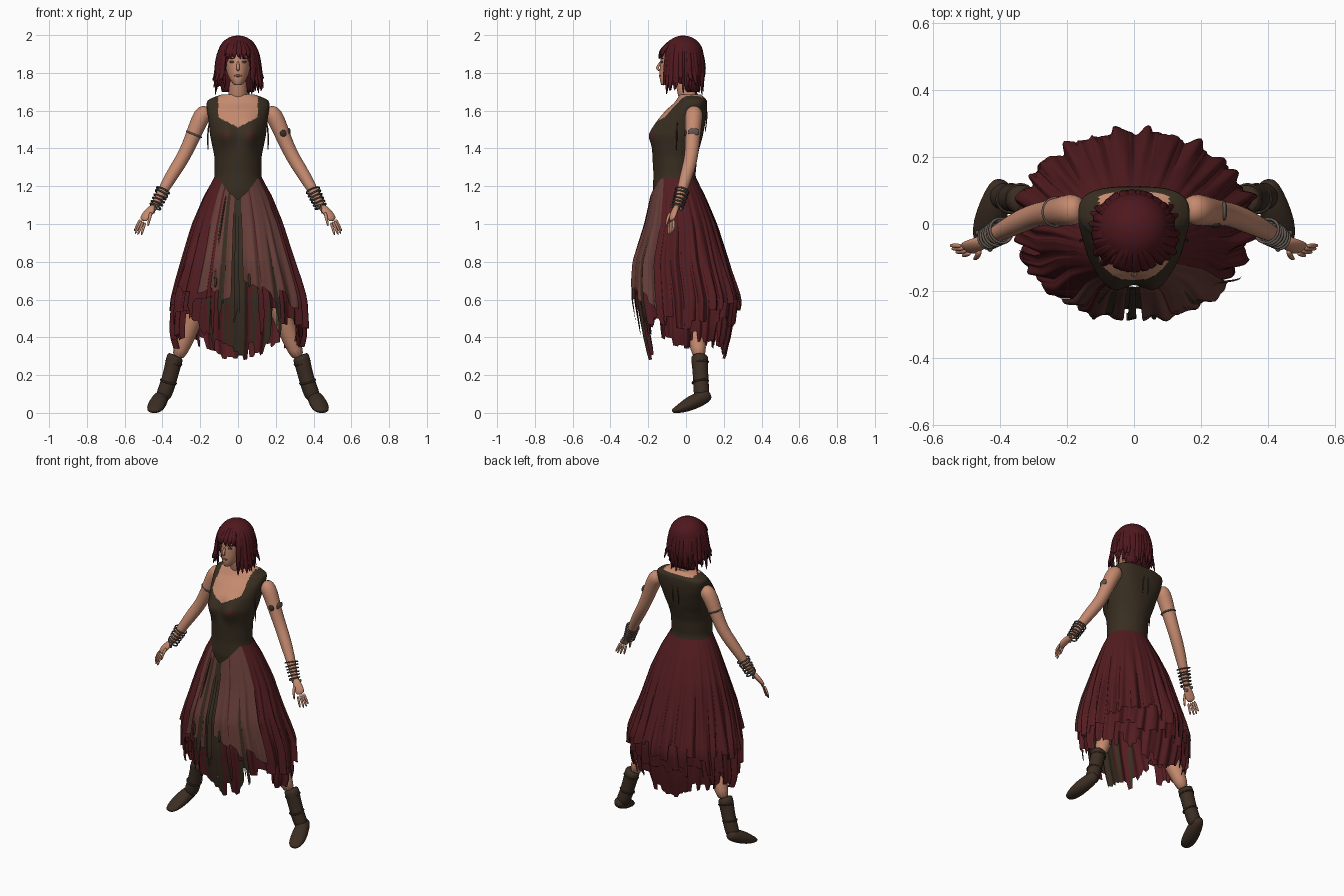
import bpy, math, random
from mathutils import Vector

random.seed(7)
cube = bpy.data.objects.get("Cube")
if cube:
    bpy.data.objects.remove(cube, do_unlink=True)


def material(name, *rgb):
    m = bpy.data.materials.new(name)
    m.use_nodes = True
    m.diffuse_color = (*rgb, 1)
    m.node_tree.nodes["Principled BSDF"].inputs["Base Color"].default_value = (*rgb, 1)
    return m


SKIN = material("skin", .56, .255, .16)
HAIR = material("dark red hair", .078, .009, .013)
CORSET = material("dark olive cloth", .04, .027, .015)
RED = material("wine cloth", .088, .012, .015)
DUSTY = material("dusty cloth", .135, .048, .04)
LEATHER = material("brown leather", .045, .027, .017)
METAL = material("dull metal", .12, .095, .078)
LIPS = material("lips", .3, .08, .07)
EYE = material("eye", .3, .18, .08)


def mesh_object(name, verts, faces, mats, rule=None, subdiv=0):
    """Build a smooth mesh; rule(centre) picks the material slot of a face."""
    me = bpy.data.meshes.new(name)
    me.from_pydata(verts, [], faces)
    ob = bpy.data.objects.new(name, me)
    bpy.context.collection.objects.link(ob)
    for m in mats:
        me.materials.append(m)
    for p in me.polygons:
        p.use_smooth = True
        if rule:
            p.material_index = rule(p.center)
    if subdiv:
        mod = ob.modifiers.new("smooth", "SUBSURF")
        mod.levels = mod.render_levels = subdiv
    return ob


def loft(name, rings, mats, rule=None, subdiv=0):
    """Skin a list of equal closed rings and cap both ends."""
    n = len(rings[0])
    verts = [v for r in rings for v in r]
    faces = [(k * n + i, k * n + (i + 1) % n, (k + 1) * n + (i + 1) % n, (k + 1) * n + i)
             for k in range(len(rings) - 1) for i in range(n)]
    faces += [tuple(reversed(range(n))), tuple(range(len(verts) - n, len(verts)))]
    return mesh_object(name, verts, faces, mats, rule, subdiv)


def tube(name, stations, mat, side=1, ref=(0, 1, 0), n=10, subdiv=1):
    """Limb along stations (x, y, z, radius[, radius along ref])."""
    pts = [Vector((s[0] * side, s[1], s[2])) for s in stations]
    rings = []
    for k, s in enumerate(stations):
        t = (pts[min(k + 1, len(pts) - 1)] - pts[max(k - 1, 0)]).normalized()
        u = t.cross(Vector(ref)).normalized()
        v = u.cross(t)
        rings.append([pts[k] + u * s[3] * math.cos(a) + v * s[-1] * math.sin(a)
                      for a in (math.tau * i / n for i in range(n))])
    return loft(name, rings, [mat], subdiv=subdiv)


def interp(table, z):
    """Softened lookup of (half width, front y, back y) at height z."""
    def raw(h):
        h = min(max(h, table[0][0]), table[-1][0])
        for lo, hi in zip(table, table[1:]):
            if h <= hi[0]:
                f = (h - lo[0]) / (hi[0] - lo[0])
                return [p + (q - p) * f for p, q in zip(lo[1:], hi[1:])]
    return [(p + 2 * q + r) / 4 for p, q, r in zip(raw(z - .015), raw(z), raw(z + .015))]


def body(name, table, mats, rule=None, n=64, rows=50, shape=None):
    rings = []
    for k in range(rows + 1):
        z = table[0][0] + (table[-1][0] - table[0][0]) * k / rows
        rx, yf, yb = interp(table, z)
        ring = []
        for i in range(n):
            a = math.tau * i / n
            sx, cy = shape(math.sin(a), math.cos(a), z) if shape else (math.sin(a), math.cos(a))
            ring.append((rx * sx, (yf + yb) / 2 - (yb - yf) / 2 * cy, z))
        rings.append(ring)
    return loft(name, rings, mats, rule)


def ellipsoid(name, loc, size, mat):
    bpy.ops.mesh.primitive_uv_sphere_add(segments=24, ring_count=14, radius=1, location=loc)
    ob = bpy.context.object
    ob.name, ob.scale = name, size
    ob.data.materials.append(mat)
    ob.data.shade_smooth()


def band(name, loc, axis, major, minor, mat):
    bpy.ops.mesh.primitive_torus_add(major_segments=20, minor_segments=6, location=loc,
                                     major_radius=major, minor_radius=minor,
                                     rotation=Vector(axis).to_track_quat('Z', 'Y').to_euler())
    bpy.context.object.name = name
    bpy.context.object.data.materials.append(mat)
    bpy.context.object.data.shade_smooth()


# Torso with the bodice coloured by its neckline
def bodice(c):
    ax = abs(c.x)
    neckline = 1.512 + .5 * ax if c.y < .08 else 1.672
    if ax < .105 and c.z > neckline:
        return 1
    if c.y < 0 and abs(ax - .075) + abs(c.z - 1.475) * 1.5 < .035 and math.sin(c.x * 300 + c.z * 400) > 0:
        return 2
    return 0


def torso_shape(s, c, z):
    """Bust in front, squared shoulder blades behind."""
    if c > 0:
        return s, c + .25 * math.exp(-((abs(s) - .47) / .34) ** 2 - ((z - 1.475) / .07) ** 2) * min(1, c * 3)
    e = 1 - .35 * min(1, max(0, (z - 1.42) / .15))
    return math.copysign(abs(s) ** e, s), -abs(c) ** e


TORSO = [(1.06, .15, -.16, .08), (1.18, .14, -.176, .065), (1.26, .123, -.172, .05), (1.36, .125, -.178, .06),
         (1.47, .148, -.177, .09), (1.55, .156, -.15, .105), (1.61, .165, -.1, .112),
         (1.64, .168, -.06, .112), (1.668, .155, -.045, .108), (1.685, .07, -.03, .07)]
body("torso_and_bodice", TORSO, [CORSET, SKIN, RED], bodice, rows=170, n=160, shape=torso_shape)
tube("neck", [(0, .025, 1.63, .065), (0, .005, 1.7, .047), (0, -.03, 1.8, .045)], SKIN, n=16)

# Head and face
HEAD = [(1.735, .016, -.128, -.08), (1.75, .035, -.138, -.04), (1.79, .056, -.14, .03), (1.85, .07, -.138, .065),
        (1.91, .075, -.13, .075), (1.95, .06, -.085, .06), (1.965, .025, -.05, .02)]
body("head", HEAD, [SKIN], n=32, rows=24)
tube("nose", [(0, -.133, 1.862, .006), (0, -.147, 1.835, .009), (0, -.155, 1.822, .01), (0, -.135, 1.812, .008)],
     SKIN, ref=(1, 0, 0), n=8)
ellipsoid("mouth", (0, -.138, 1.785), (.02, .005, .006), LIPS)
for s in (1, -1):
    ellipsoid("eye", (s * .03, -.127, 1.856), (.014, .006, .004), EYE)
    ellipsoid("eyelid", (s * .031, -.127, 1.861), (.016, .007, .002), CORSET)
    ellipsoid("brow", (s * .032, -.126, 1.877), (.017, .006, .0025), HAIR)

# Bobbed hair: inner mass, then locks from the crown
ellipsoid("hair_cap", (0, -.015, 1.895), (.108, .108, .103), HAIR)
HAIRBACK = [(1.7, .085, .0, .065), (1.78, .105, -.035, .085), (1.88, .106, -.05, .09), (1.92, .09, -.05, .08)]
body("hair_mass", HAIRBACK, [HAIR], n=24, rows=10)
for i in range(84):
    a = math.tau * i / 84 + random.uniform(-.06, .06)
    a = (a + math.pi) % math.tau - math.pi
    d = (math.sin(a), -math.cos(a), 0)
    w = random.uniform(.009, .017)
    fringe = abs(a) < .66
    end = random.uniform(1.88, 1.91) if fringe else random.uniform(1.675, 1.77)
    path = [(.012, 1.99, .6), (.06, 1.972, .9), (.1, 1.93, 1)]
    if fringe:
        path += [(.116, 1.913, .9), (.122, end - .012, .3)]
    else:
        flare = random.uniform(.1, .135) if abs(a) < 2.2 else random.uniform(.085, .115)
        path += [(.115, 1.86, 1.1), (.12, 1.79, 1.2), (flare, (1.79 + end) / 2, 1), (flare + .008, end, .25)]
    tube("fringe_lock" if fringe else "hair_lock",
         [(d[0] * r, -.022 + d[1] * r, z, w * f, w * f * .7) for r, z, f in path], HAIR, ref=d, n=6)

# Arms, hands, jewellery, legs and boots
for s in (1, -1):
    tube("arm", [(.15, .045, 1.6, .03), (.178, .043, 1.592, .05), (.205, .04, 1.55, .048), (.24, .035, 1.46, .041),
                 (.285, .03, 1.36, .037), (.33, .012, 1.29, .037), (.385, -.015, 1.2, .031), (.43, -.04, 1.115, .021),
                 (.45, -.052, 1.085, .02)], SKIN, s, n=12)
    across = Vector((.6, .5, .35))
    tube("palm", [(.44, -.045, 1.1, .019), (.475, -.066, 1.06, .015, .03), (.508, -.076, 1.015, .01, .03)],
         SKIN, s, ref=(across.x * s, across.y, across.z))
    for i in range(4):
        o = i - 1.5
        drop = .008 * abs(o)
        path = ((.503, -.076, 1.02, .015, .009), (.526 - drop / 2, -.079, .978, .018, .008),
                (.543 - drop, -.079, .938 + drop, .021, .0055))
        tube("finger", [(*(Vector((x, y, z)) + across * o * gap), r) for x, y, z, gap, r in path], SKIN, s, n=6)
    tube("thumb", [(.46, -.078, 1.065, .012), (.468, -.1, 1.03, .009), (.478, -.105, .985, .006)], SKIN, s, n=6)
    for i in range(6):
        f = i / 5
        tilt = random.uniform(-.08, .08)
        band("bracelet", (s * (.397 + .04 * f), -.02 - .024 * f, 1.178 - .085 * f),
             (s * .5 + tilt, -.25 + tilt, -1), .037 - .006 * f, .0045, METAL)
    for i in range(5):
        ellipsoid("charm", (s * (.43 + .009 * i), -.075 + .012 * i, 1.095 - .015 * (i % 3)), (.008, .008, .01), METAL)
    tube("side_lace", [(.15, -.045, 1.55, .004), (.163, -.05, 1.47, .005), (.158, -.05, 1.38, .003)], CORSET, s, n=6)
    tube("back_lace", [(.015, .112, 1.6, .004), (.022, .109, 1.54, .004), (.018, .1, 1.48, .003)], CORSET, s, n=6)

    tube("leg", [(.085, -.02, 1.05, .08), (.15, .0, .8, .08), (.21, .015, .58, .062), (.243, .03, .49, .054),
                 (.28, .06, .39, .049), (.325, .072, .28, .037)], SKIN, s, n=12)
    tube("boot_shaft", [(.328, .072, .305, .046), (.336, .072, .29, .046), (.352, .076, .22, .042),
                        (.375, .08, .14, .042), (.395, .083, .09, .044), (.405, .085, .07, .025)], LEATHER, s, n=14)
    tube("boot_foot", [(.394, .128, .1, .022), (.4, .11, .09, .036), (.415, .06, .068, .046, .042),
                       (.433, .0, .038, .05, .036), (.442, -.045, .017, .043, .02), (.448, -.075, .008, .022, .011)],
         LEATHER, s, ref=(0, 0, 1), n=14)
    for x, z in ((.34, .265), (.368, .165)):
        band("boot_strap", (s * x, .076, z), (s * .25, .15, -1), .042, .005, LEATHER)
band("arm_band", (-.233, .036, 1.475), (-.4, 0, -1), .042, .005, METAL)
ellipsoid("arm_ornament", (.24, -.002, 1.48), (.018, .009, .018), LEATHER)
ellipsoid("arm_mark", (.27, .04, 1.487), (.008, .03, .022), METAL)

# Layered ragged skirt
SKIRT = [(.26, .32, -.2, .215), (.42, .36, -.24, .255), (.6, .345, -.272, .28), (.8, .29, -.27, .22),
         (1, .237, -.215, .16), (1.15, .178, -.187, .1), (1.24, .128, -.17, .055)]


def skirt(name, start, stop, hem, ragged, grow, depth, mats, rule=None, step=4):
    cols, rows = max(8, int((stop - start) * 42)), 18
    verts, tatter = [], 0
    for c in range(cols + 1):
        a = start + (stop - start) * c / cols
        if c % step == 0:
            tatter = random.uniform(-ragged, ragged)
        top = 1.24 - (.11 * max(0, 1 - 1.3 * abs(math.sin(a))) if math.cos(a) > 0 else 0)
        low = hem(a) + tatter
        for r in range(rows + 1):
            z = top + (low - top) * r / rows
            rx, yf, yb = interp(SKIRT, z)
            drop = min(1, (1.24 - z) / .55)
            fold = math.sin(a * 27 + grow * 90) + .7 * math.sin(a * 17 + z * 3) + .5 * math.sin(a * 43 - z * 5)
            k = 1 + grow * drop + depth * drop * fold
            verts.append((rx * k * math.sin(a), (yf + yb) / 2 - (yb - yf) / 2 * k * math.cos(a), z))
    n = rows + 1
    faces = [(c * n + r, c * n + r + 1, c * n + n + r + 1, c * n + n + r) for c in range(cols) for r in range(rows)]
    return mesh_object(name, verts, faces, mats, rule)


def under_hem(a):
    notch = sum(size * math.exp(-((math.cos(a - p) - 1) / .04) ** 2) for p, size in ((.85, .2), (-.9, .12)))
    return .335 + .1 * math.sin(a) ** 2 + notch


def under_colour(c):
    a = math.atan2(c.x, -c.y)
    return 1 if abs(a) < .2 or (abs(a) < .8 and math.sin(a * 19 + 1) > .5) else 0


full = math.tau
skirt("underskirt", 0, full, under_hem, .06, -.08, .026, [RED, CORSET], under_colour)
skirt("middle_skirt", 1.08, full - .95, lambda a: .45 + .05 * math.cos(2 * a), .06, -.03, .03, [RED], step=6)
skirt("overskirt", .5, full - .42, lambda a: .57 - .05 * math.sin(a) ** 2, .08, .015, .034, [RED], step=7)
skirt("right_side_drape", -1.3, -.7, lambda a: .62, .06, .06, .03, [RED], step=6)
skirt("left_front_panel", .08, 1, lambda a: .78 - .25 * a, .06, .075, .024, [DUSTY], step=6)
skirt("right_front_panel", -.66, -.1, lambda a: .68 + .1 * a, .06, .055, .024, [DUSTY], step=6)

# Narrow ragged strips and cords hanging at the front
for a, cloth in ((-.8, RED), (-.42, RED), (-.3, CORSET), (-.06, CORSET), (.3, RED), (.58, CORSET)):
    skirt("hanging_strip", a, a + .08, lambda q: .5, .1, .05, .012, [cloth], step=2)
for x in (-.1, .05):
    tube("front_cord", [(x * .6, -.178, 1.17, .005), (x, -.218, .95, .006), (x * 1.2, -.275, .72, .008),
                        (x * 1.2, -.28, .66, .012)], CORSET, n=6)
